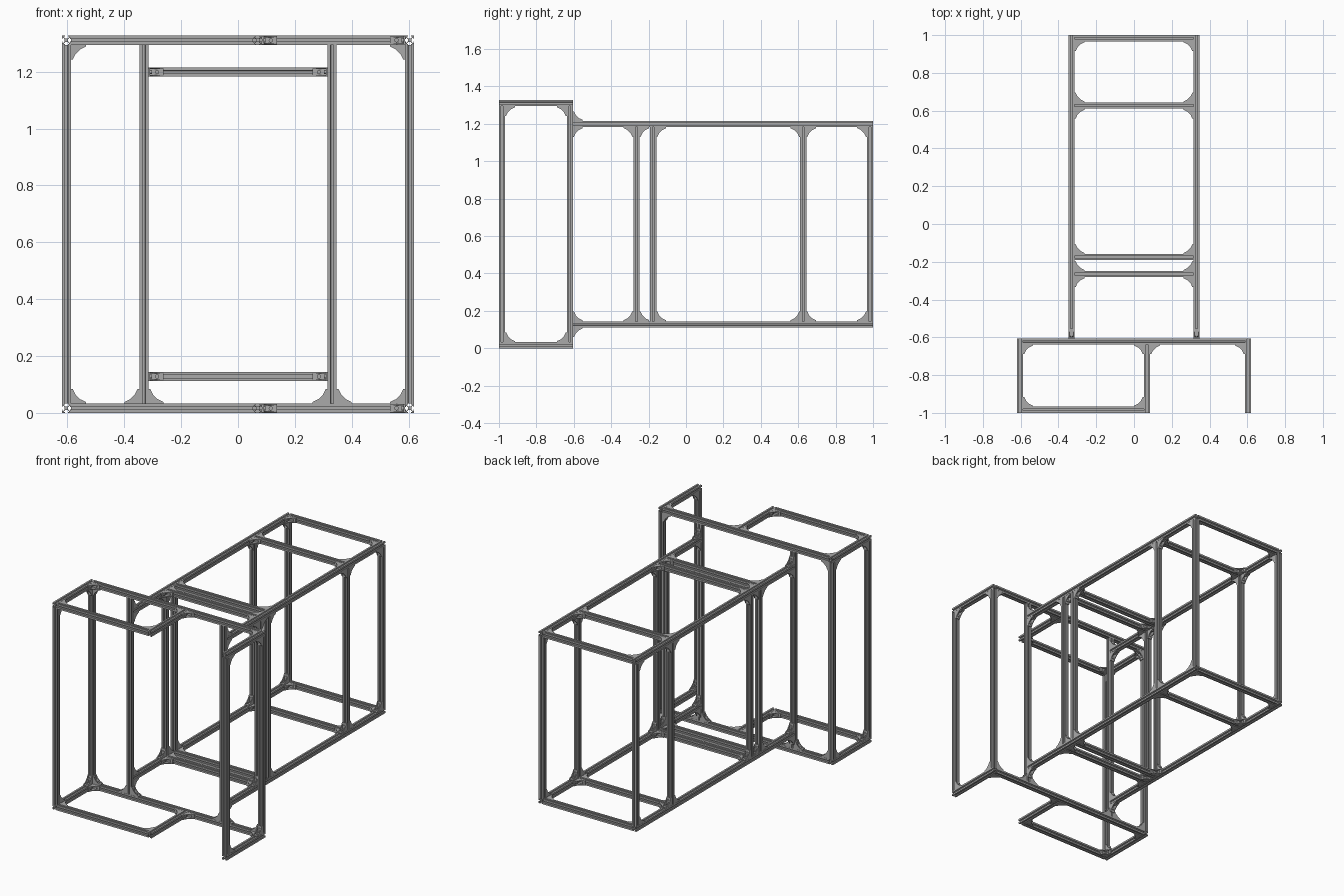
import bpy, bmesh, math
from mathutils import Vector, Matrix

if "Cube" in bpy.data.objects:
    bpy.data.objects.remove(bpy.data.objects["Cube"], do_unlink=True)

S = 0.0325           # beam width
H = S / 2
LEG = 0.052          # bracket leg length
TOP = 1.327


def material(name, c):
    m = bpy.data.materials.new(name)
    m.use_nodes = True
    m.diffuse_color = (c, c, c, 1)
    m.node_tree.nodes["Principled BSDF"].inputs["Base Color"].default_value = (c, c, c, 1)
    return m


ALU = material("aluminium_grey", 0.4)


def prism(bm, pts, frame, w0, w1):
    """Extrude a closed 2D outline along the third axis of a frame."""
    a = [bm.verts.new(frame @ Vector((x, y, w0))) for x, y in pts]
    b = [bm.verts.new(frame @ Vector((x, y, w1))) for x, y in pts]
    bm.faces.new(a[::-1])
    bm.faces.new(b)
    n = len(pts)
    for i in range(n):
        j = (i + 1) % n
        bm.faces.new((a[i], a[j], b[j], b[i]))


def finish(name, bm):
    bmesh.ops.recalc_face_normals(bm, faces=bm.faces)
    me = bpy.data.meshes.new(name)
    bm.to_mesh(me)
    bm.free()
    me.materials.append(ALU)
    return me


def place(name, me, matrix=Matrix()):
    ob = bpy.data.objects.new(name, me)
    ob.matrix_world = matrix
    bpy.context.collection.objects.link(ob)


# Slotted square section: one side outline turned four times
SIDE = [(1, -1), (1, -.3), (.8, -.3), (.8, -.6), (.7, -.6), (.38, -.28),
        (.38, .28), (.7, .6), (.8, .6), (.8, .3), (1, .3)]
SECTION = []
for k in range(4):
    c, s = round(math.cos(k * math.pi / 2)), round(math.sin(k * math.pi / 2))
    SECTION += [((x * c - y * s) * H, (x * s + y * c) * H) for x, y in SIDE]


def beam(name, axis, start, end, pos):
    """Beam along an axis; pos holds the two other coordinates in xyz order."""
    turn = {"x": Matrix(((0, 0, 1), (1, 0, 0), (0, 1, 0))),
            "y": Matrix(((1, 0, 0), (0, 0, 1), (0, 1, 0))),
            "z": Matrix.Identity(3)}[axis]
    centre = turn @ Vector((pos[0], pos[1], 0))
    bm = bmesh.new()
    prism(bm, SECTION, Matrix.Translation(centre) @ turn.to_4x4(), start, end)
    place(name, finish(name, bm))


# Corner bracket: two legs, two gusset cheeks and a bolt on each leg
def bracket_mesh():
    bm = bmesh.new()
    t, w = 0.006, H * 0.93
    eye = Matrix.Identity(4)
    flip = Matrix(((0, 1, 0, 0), (1, 0, 0, 0), (0, 0, 1, 0), (0, 0, 0, 1)))
    cheek = [(0, 0), (LEG, 0), (LEG, t), (LEG * .62, LEG * .3),
             (LEG * .3, LEG * .62), (t, LEG), (0, LEG)]
    for z in (-w, w - 0.005):
        prism(bm, cheek, eye, z, z + 0.005)
    leg = [(0, 0), (LEG, 0), (LEG, t), (0, t)]
    for f in (eye, flip):
        prism(bm, leg, f, -w + 0.004, w - 0.004)
        lay = f @ Matrix.Translation((LEG * .58, t, 0)) @ Matrix.Rotation(-math.pi / 2, 4, "X")
        bolt = [(0.0075 * math.cos(i * math.pi / 6), 0.0075 * math.sin(i * math.pi / 6))
                for i in range(12)]
        prism(bm, bolt, lay, -0.001, 0.006)
    return finish("corner_bracket", bm)


BRACKET = bracket_mesh()
AXES = {"x": Vector((1, 0, 0)), "y": Vector((0, 1, 0)), "z": Vector((0, 0, 1))}


def bracket(name, corner, u, v):
    """Bracket in an inner corner; u and v are signed axes such as '+x'."""
    a, b = [AXES[d[1]] * (1 if d[0] == "+" else -1) for d in (u, v)]
    m = Matrix((a, b, a.cross(b))).transposed().to_4x4()
    place(name, BRACKET, Matrix.Translation(corner) @ m)


XO, XI, XM = 0.62 - H, 0.331, 0.069      # outer, inner and middle x
YF, YB = -1 + H, -0.605 - H              # front and back of the front bay
LOW, HIGH = H, TOP - H                   # front bay rail heights
RLOW, RHIGH = 0.128, TOP - 0.128         # rear cage rail heights
POSTS = (-0.265, -0.175, 0.627, 1 - H)   # rear cage stations
sides = ((-1, "right", "+x", "-x"), (1, "left", "-x", "+x"))

# Front bay: horizontal rails at both levels
for z, lvl in ((LOW, "bottom"), (HIGH, "top")):
    beam(f"front_bay_back_rail_{lvl}", "x", -XO + H, XO - H, (YB, z))
    beam(f"front_bay_front_rail_{lvl}", "x", -XO + H, XM - H, (YF, z))
    beam(f"front_bay_middle_rail_{lvl}", "y", -1, YB - H, (XM, z))
    for s, side, inward, out in sides:
        beam(f"front_bay_side_rail_{side}_{lvl}", "y", -1, YB + H, (s * XO, z))
        bracket(f"side_rail_bracket_{side}_{lvl}", (s * (XO - H), YB - H, z), inward, "-y")
    bracket(f"front_rail_bracket_outer_{lvl}", (-XO + H, YF + H, z), "+x", "+y")
    bracket(f"front_rail_bracket_inner_{lvl}", (XM - H, YF + H, z), "-x", "+y")
    bracket(f"middle_rail_bracket_right_{lvl}", (XM - H, YB - H, z), "-x", "-y")
    bracket(f"middle_rail_bracket_left_{lvl}", (XM + H, YB - H, z), "+x", "-y")

# Front bay: posts and upright brackets
for s, side, inward, out in sides:
    for x, y, nm in ((XO, YF, "front"), (XO, YB, "back"), (XI, YB, "inner")):
        beam(f"front_bay_post_{nm}_{side}", "z", S, TOP - S, (s * x, y))
    for z, up, lvl in ((S, "+z", "bottom"), (TOP - S, "-z", "top")):
        bracket(f"outer_post_bracket_{side}_{lvl}", (s * (XO - H), YB, z), inward, up)
        bracket(f"front_post_bracket_{side}_{lvl}", (s * XO, YF + H, z), "+y", up)
        bracket(f"back_post_bracket_{side}_{lvl}", (s * XO, YB - H, z), "-y", up)
    bracket(f"inner_post_bracket_a_{side}", (s * (XI - H), YB, S), inward, "+z")
    bracket(f"inner_post_bracket_b_{side}", (s * (XI + H), YB, S), out, "+z")

# Rear cage: long rails, posts, crossbars and their brackets
for z, lvl, into, away in ((RLOW, "bottom", "+z", "-z"), (RHIGH, "top", "-z", "+z")):
    inner = z + H if lvl == "bottom" else z - H
    outer = z - H if lvl == "bottom" else z + H
    for i, y in enumerate(POSTS):
        beam(f"rear_crossbar_{i}_{lvl}", "x", -XI + H, XI - H, (y, z))
    for s, side, inward, out in sides:
        beam(f"rear_long_rail_{side}_{lvl}", "y", YB + H, 1, (s * XI, z))
        bracket(f"long_rail_bracket_in_{side}_{lvl}", (s * XI, YB + H, inner), "+y", into)
        bracket(f"long_rail_bracket_out_{side}_{lvl}", (s * XI, YB + H, outer), "+y", away)
        for i, y in enumerate(POSTS):
            for d, sign in (("-y", -1), ("+y", 1)):
                if (i == 1 and sign < 0) or (i == 3 and sign > 0):
                    continue
                tag = f"{i}_{'front' if sign < 0 else 'back'}_{side}_{lvl}"
                bracket(f"post_bracket_{tag}", (s * XI, y + sign * H, inner), d, into)
                bracket(f"crossbar_bracket_{tag}", (s * (XI - H), y + sign * H, z), inward, d)
for s, side, *_ in sides:
    for i, y in enumerate(POSTS):
        beam(f"rear_post_{i}_{side}", "z", RLOW + H, RHIGH - H, (s * XI, y))
